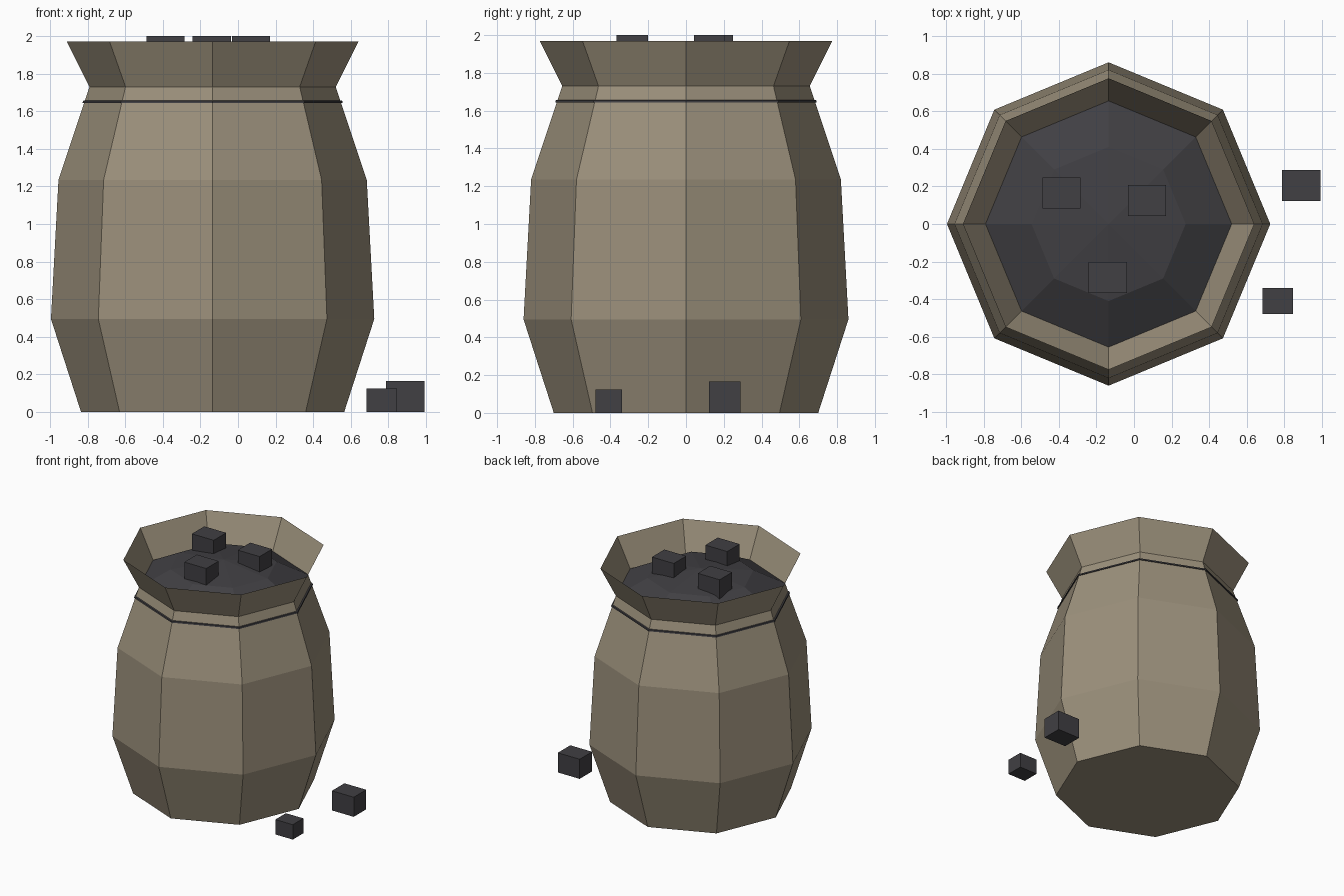
import bpy, bmesh
from math import cos, sin, pi

cube = bpy.data.objects.get("Cube")
if cube:
    bpy.data.objects.remove(cube, do_unlink=True)

CENTRE_X = -0.135
SIDES = 8


def material(name, colour):
    m = bpy.data.materials.new(name)
    m.use_nodes = True
    m.diffuse_color = (*colour, 1)
    m.node_tree.nodes["Principled BSDF"].inputs["Base Color"].default_value = (*colour, 1)
    return m


burlap = material("burlap tan", (0.33, 0.28, 0.20))
coal = material("coal grey", (0.052, 0.050, 0.056))


def finish(name, bm, mat):
    mesh = bpy.data.meshes.new(name)
    bm.to_mesh(mesh)
    bm.free()
    mesh.materials.append(mat)
    obj = bpy.data.objects.new(name, mesh)
    bpy.context.collection.objects.link(obj)
    return obj


def lathe(name, profile, mat, cap_bottom=False, apex=None):
    """Octagonal rings through (radius, height) pairs, with optional floor or peak."""
    bm = bmesh.new()
    rings = [[bm.verts.new((CENTRE_X + r * cos(2 * pi * i / SIDES),
                            r * sin(2 * pi * i / SIDES), z)) for i in range(SIDES)]
             for r, z in profile]
    for low, high in zip(rings, rings[1:]):
        for i in range(SIDES):
            j = (i + 1) % SIDES
            bm.faces.new((low[i], low[j], high[j], high[i]))
    if cap_bottom:
        bm.faces.new(rings[0][::-1])
    if apex is not None:
        peak = bm.verts.new((CENTRE_X, 0, apex))
        for i in range(SIDES):
            bm.faces.new((rings[-1][i], rings[-1][(i + 1) % SIDES], peak))
    return finish(name, bm, mat)


def lump(name, centre, size):
    bm = bmesh.new()
    bmesh.ops.create_cube(bm, size=1)
    bmesh.ops.scale(bm, vec=size, verts=bm.verts)
    obj = finish(name, bm, coal)
    obj.location = centre
    return obj


# Sack with its flared open collar
lathe("sack", [(0.70, 0), (0.86, 0.495), (0.82, 1.235), (0.655, 1.73), (0.775, 1.97)],
      burlap, cap_bottom=True)

# Thin tie around the neck
lathe("neck_tie", [(0.676, 1.643), (0.692, 1.643), (0.69, 1.655), (0.672, 1.659)], coal)

# Mound of coal filling the mouth
lathe("coal_mound", [(0.655, 1.73), (0.41, 1.86)], coal, apex=1.91)

# Lumps resting on the mound
for i, (x, y) in enumerate([(-0.385, 0.165), (0.07, 0.125), (-0.14, -0.285)]):
    lump(f"top_lump_{i + 1}", (x, y, 1.918), (0.203, 0.165, 0.165))

# Lumps fallen on the ground
lump("large_fallen_lump", (0.89, 0.205, 0.0825), (0.203, 0.165, 0.165))
lump("small_fallen_lump", (0.765, -0.41, 0.0625), (0.162, 0.14, 0.125))
